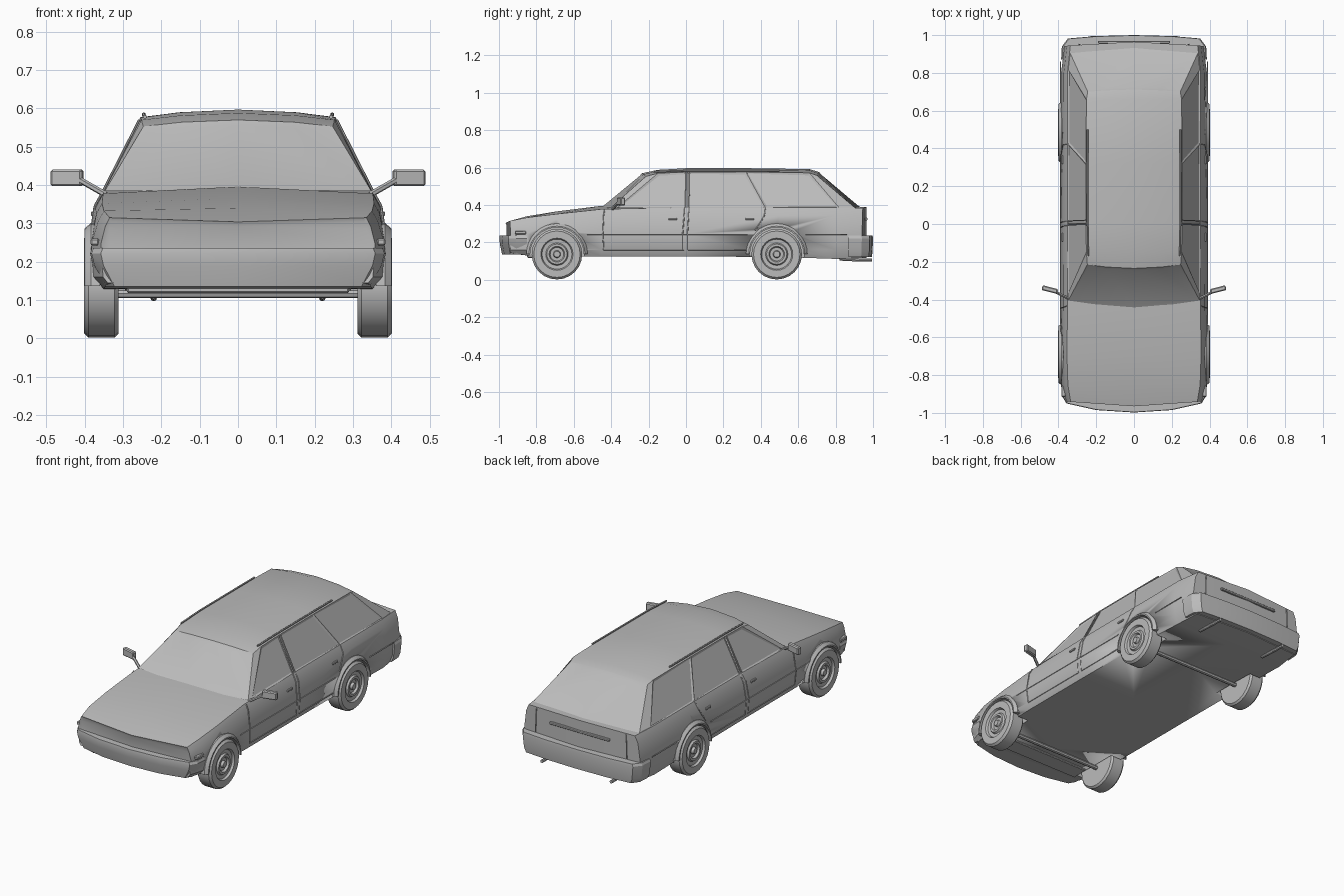
import bpy, bmesh, math
from mathutils import Matrix, Vector

if "Cube" in bpy.data.objects:
    bpy.data.objects.remove(bpy.data.objects["Cube"])

grey = bpy.data.materials.new("plain_grey")
grey.use_nodes = True
grey.diffuse_color = (0.5, 0.5, 0.5, 1)
grey.node_tree.nodes["Principled BSDF"].inputs["Base Color"].default_value = (0.5, 0.5, 0.5, 1)


def finish(name, bm, angle=25):
    bmesh.ops.recalc_face_normals(bm, faces=bm.faces[:])
    me = bpy.data.meshes.new(name)
    bm.to_mesh(me)
    bm.free()
    me.materials.append(grey)
    ob = bpy.data.objects.new(name, me)
    bpy.context.collection.objects.link(ob)
    bpy.ops.object.select_all(action='DESELECT')
    ob.select_set(True)
    bpy.context.view_layer.objects.active = ob
    bpy.ops.object.shade_smooth_by_angle(angle=math.radians(angle))
    return ob


def loft(halves):
    """Skin mirrored half sections; the last four faces are the split end caps."""
    bm = bmesh.new()
    rings = []
    for half in halves:
        pts = half + [(-x, y, z) for x, y, z in half[-2:0:-1]]
        rings.append([bm.verts.new(p) for p in pts])
    m, n = len(rings[0]), len(halves[0])
    for a, b in zip(rings, rings[1:]):
        for j in range(m):
            k = (j + 1) % m
            bm.faces.new((a[j], a[k], b[k], b[j]))
    for r in (rings[0], rings[-1]):
        bm.faces.new(r[:n])
        bm.faces.new(r[n - 1:] + r[:1])
    bmesh.ops.recalc_face_normals(bm, faces=bm.faces[:])
    bm.faces.ensure_lookup_table()
    return bm


def box(name, loc, size, rot_z=0):
    bm = bmesh.new()
    bmesh.ops.create_cube(bm, size=1)
    bmesh.ops.scale(bm, vec=size, verts=bm.verts)
    bmesh.ops.bevel(bm, geom=bm.edges[:], offset=min(size) * 0.2, segments=1, affect='EDGES')
    bm.transform(Matrix.Translation(loc) @ Matrix.Rotation(rot_z, 4, 'Z'))
    return finish(name, bm)


def tube(name, pts, r, sides=6):
    """Thin rod along a path of points."""
    bm = bmesh.new()
    for a, b in zip(pts, pts[1:]):
        a, b = Vector(a), Vector(b)
        d = b - a
        mat = Matrix.Translation((a + b) / 2) @ d.to_track_quat('Z', 'Y').to_matrix().to_4x4()
        bmesh.ops.create_cone(bm, cap_ends=True, segments=sides, radius1=r, radius2=r,
                              depth=d.length, matrix=mat)
    return finish(name, bm)


# Lower body: y, bow, floor z, floor x, side x, shoulder x, shoulder z, edge x, edge z, centre z
stations = [
    (-.965, .03, .145, .34, .358, .347, .290, .335, .315, .304),
    (-.85, 0, .130, .35, .383, .365, .305, .350, .333, .340),
    (-.69, 0, .125, .36, .388, .370, .325, .355, .352, .366),
    (-.45, 0, .125, .365, .388, .372, .340, .352, .378, .396),
    (0, 0, .125, .365, .388, .374, .345, .352, .387, .396),
    (.5, 0, .122, .365, .388, .374, .345, .352, .388, .396),
    (.80, 0, .112, .36, .386, .372, .345, .352, .388, .392),
    (.965, -.025, .118, .345, .368, .355, .345, .337, .383, .389),
]
sections = []
for y, bow, zb, xb, xm, xs, zs, xe, ze, zc in stations:
    pts = [(0, zb), (xb, zb), (xm - .006, .16), (xm, .245), (xs, zs), (xe, ze), (0, zc)]
    sections.append([(x, y + bow * (x / .38) ** 2, z) for x, z in pts])
bm = loft(sections)
# recessed nose panel
bmesh.ops.inset_region(bm, faces=bm.faces[-4:-2], thickness=.012, depth=-.005)
body = finish("lower_body", bm)

# Wheel wells cut from the body
AXLES = {"front": -.69, "rear": .485}
WHEEL_Z, WHEEL_R = .137, .135
for end, y in AXLES.items():
    for s in (-1, 1):
        bm = bmesh.new()
        mat = Matrix.Translation((s * .4, y, WHEEL_Z)) @ Matrix.Rotation(math.pi / 2, 4, 'Y')
        bmesh.ops.create_cone(bm, cap_ends=True, segments=32, radius1=.146, radius2=.146,
                              depth=.21, matrix=mat)
        cutter = finish("well_cutter", bm)
        cutter.hide_render = True
        mod = body.modifiers.new("well", 'BOOLEAN')
        mod.operation, mod.solver, mod.object = 'DIFFERENCE', 'EXACT', cutter
        bpy.context.view_layer.objects.active = body
        bpy.ops.object.modifier_apply(modifier=mod.name)
        bpy.data.objects.remove(cutter)

# Cabin: pillar columns with belt y, rail y, belt x, rail x, rail z, roof z, bow
columns = [
    (-.405, -.215, .348, .247, .553, .570, -.05),
    (-.37, -.15, .350, .252, .570, .588, 0),
    (.005, .005, .352, .255, .576, .597, 0),
    (.425, .32, .352, .255, .577, .597, 0),
    (.82, .66, .350, .252, .572, .592, 0),
    (.905, .70, .338, .245, .558, .576, .03),
]
sections = []
for yb, yt, xb, xr, zr, zc, bow in columns:
    sections.append([(0, yb + bow, .388), (xb, yb, .384), (xr, yt, zr),
                     (xr * .6, yt + bow * .25, zr + (zc - zr) * .65), (0, yt + bow * .4, zc)])
bm = loft(sections)
faces = bm.faces[:]
ring = 8
side_glass = [faces[i * ring + j] for i in (1, 2, 3) for j in (1, 6)]
screens = (faces[-4:-2], faces[-2:])
bmesh.ops.inset_individual(bm, faces=side_glass, thickness=.014, depth=-.005)
for pair in screens:
    bmesh.ops.inset_region(bm, faces=pair, thickness=.018, depth=-.003)
finish("cabin", bm, 20)


# Bumpers: stacked outline of the wraparound shape
def bumper(name, plan, back, levels):
    rings = []
    for z, s in levels:
        pts = [(0, back)] + plan
        rings.append([(x * s, back + (y - back) * s, z) for x, y in pts])
    finish(name, loft(rings))


bumper("front_bumper", [(.386, -.85), (.382, -.91), (.358, -.95), (.2, -.985), (0, -.998)], -.849,
       [(.135, .90), (.19, .98), (.222, 1), (.236, .985)])
bumper("rear_bumper", [(.386, .87), (.382, .94), (.35, .982), (.2, .995), (0, 1)], .869,
       [(.122, .95), (.15, .98), (.222, 1), (.236, .985)])

# Wheels: spun half profile of radius and offset from the outer face
profile = [(0, -.09), (.125, -.09), (.135, -.08), (.135, -.012), (.124, 0), (.086, 0),
           (.080, -.012), (.060, -.014), (.054, -.004), (.042, -.004), (.036, -.016),
           (.020, -.016), (.016, -.002), (0, -.002)]
for end, y in AXLES.items():
    for s, side in ((1, "left"), (-1, "right")):
        bm = bmesh.new()
        vs = [bm.verts.new((s * (.402 + d), 0, r)) for r, d in profile]
        es = [bm.edges.new(p) for p in zip(vs, vs[1:])]
        bmesh.ops.spin(bm, geom=vs + es, cent=(0, 0, 0), axis=(1, 0, 0),
                       angle=math.tau, steps=24, use_duplicate=False)
        bmesh.ops.remove_doubles(bm, verts=bm.verts[:], dist=.0005)
        bm.transform(Matrix.Translation((0, y, WHEEL_Z)))
        finish(f"{end}_{side}_wheel", bm)

        # arch flare
        bm = bmesh.new()
        rows = []
        for i in range(17):
            a = math.pi * i / 16
            rows.append([bm.verts.new((s * x, y + r * math.cos(a), WHEEL_Z + r * math.sin(a)))
                         for r, x in ((.143, .36), (.143, .400), (.150, .400), (.164, .384), (.164, .36))])
        for a, b in zip(rows, rows[1:]):
            for j in range(5):
                k = (j + 1) % 5
                bm.faces.new((a[j], a[k], b[k], b[j]))
        bm.faces.new(rows[0])
        bm.faces.new(rows[-1])
        finish(f"{end}_{side}_arch", bm)
    tube(f"{end}_axle", [(-.33, y, .117), (.33, y, .117)], .012, 8)


def on_side(s, y, z):
    """Point on the body flank at height z."""
    flank = [(.16, .382), (.245, .388), (.345, .374), (.385, .352), (.576, .255)]
    for (z0, x0), (z1, x1) in zip(flank, flank[1:]):
        if z <= z1:
            break
    return (s * (x0 + (x1 - x0) * (z - z0) / (z1 - z0)), y, z)


# Details repeated on both sides
for s, side in ((1, "left"), (-1, "right")):
    seams = {
        "front_door_seam": [(-.435, .375), (-.44, .345), (-.445, .245), (-.44, .16), (-.012, .16)],
        "door_gap_front": [(-.018, .16), (-.018, .245), (-.01, .345), (-.006, .385), (-.002, .57)],
        "door_gap_rear": [(.008, .16), (.008, .245), (.014, .345), (.016, .385), (.02, .57)],
        "rear_door_seam": [(.425, .385), (.42, .345), (.40, .31), (.37, .265)],
        "rear_sill_seam": [(.01, .16), (.325, .16)],
        "rub_strip": [(-.53, .243), (.33, .243)],
        "rear_rub_strip": [(.64, .243), (.86, .243)],
    }
    for name, path in seams.items():
        tube(f"{side}_{name}", [on_side(s, y, z) for y, z in path], .003)
    for y in (-.07, .34):
        box(f"{side}_door_handle", (s * .378, y, .325), (.012, .045, .012))
    tube(f"{side}_roof_rail", [(s * .243, -.17, .578), (s * .246, 0, .584), (s * .246, .5, .585)], .005)
    tube(f"{side}_mirror_stem", [(s * .345, -.395, .375), (s * .415, -.36, .415)], .008)
    box(f"{side}_mirror", (s * .446, -.347, .419), (.084, .026, .044), s * .25)
    box(f"{side}_indicator", (s * .374, -.885, .252), (.022, .06, .018))
    tube(f"{side}_tail_lamp_seam", [(s * .29, .951, .24), (s * .285, .951, .378)], .003)
    tube(f"{side}_exhaust", [(s * .22, .82, .112), (s * .22, .93, .106), (s * .22, .995, .106)], .009, 8)

# Tailgate trim bar and front underside lip
box("tailgate_bar", (0, .963, .325), (.38, .014, .014))
box("front_lip", (0, -.80, .128), (.58, .10, .02))
